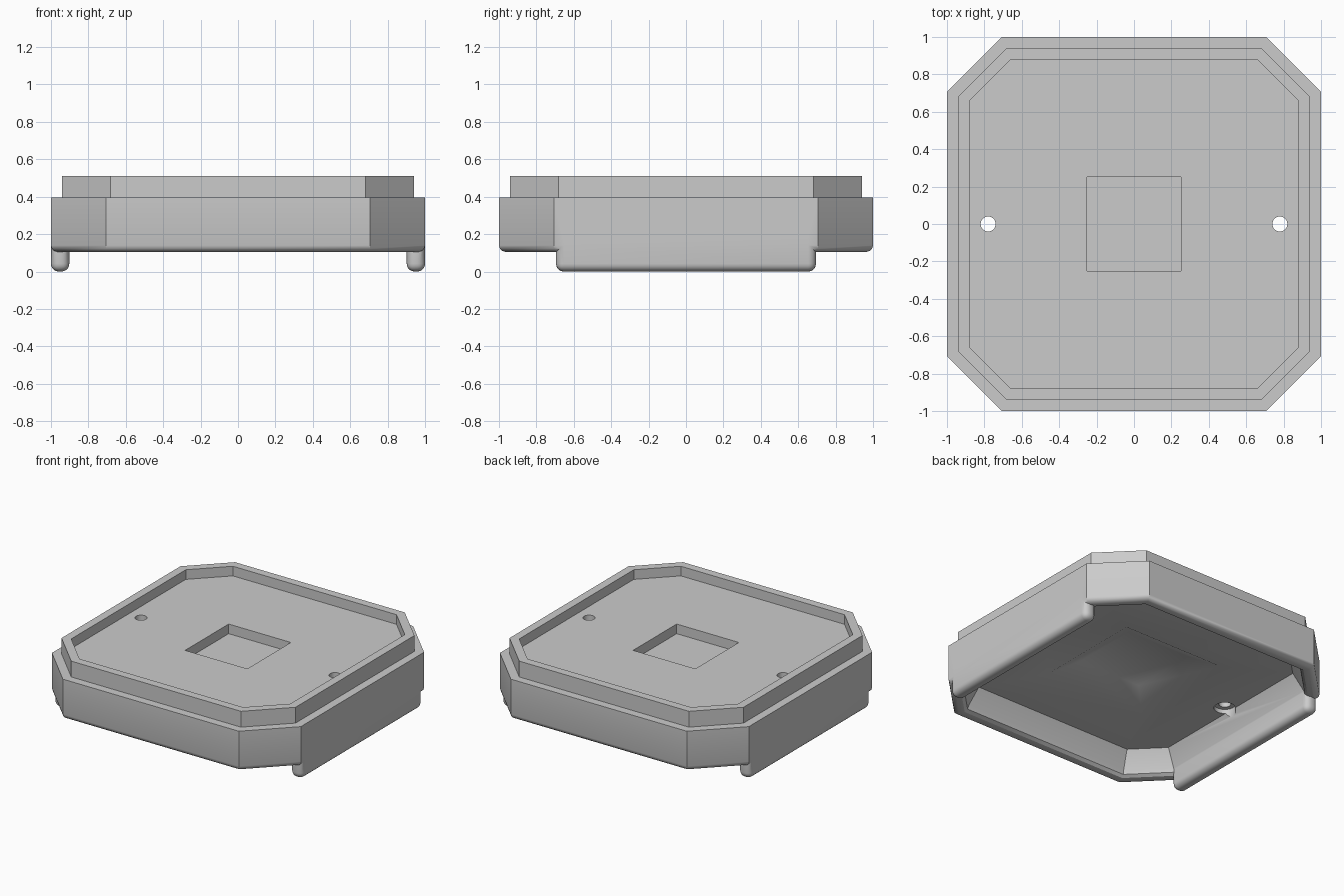
import bpy, bmesh, math
from mathutils import Matrix

if "Cube" in bpy.data.objects:
    bpy.data.objects.remove(bpy.data.objects["Cube"])

# Single grey material
grey = bpy.data.materials.new("plain grey")
grey.use_nodes = True
colour = (0.6, 0.6, 0.6, 1)
grey.diffuse_color = colour
grey.node_tree.nodes["Principled BSDF"].inputs["Base Color"].default_value = colour


def make_object(name, bm):
    bmesh.ops.recalc_face_normals(bm, faces=bm.faces)
    mesh = bpy.data.meshes.new(name)
    bm.to_mesh(mesh)
    bm.free()
    obj = bpy.data.objects.new(name, mesh)
    bpy.context.collection.objects.link(obj)
    mesh.materials.append(grey)
    return obj


def octagon(w):
    """Corners of a chamfered square whose sides are evenly offset."""
    c = 0.707 - math.tan(math.pi / 8) * (1 - w)
    return [(w, -c), (w, c), (c, w), (-c, w), (-w, c), (-w, -c), (-c, -w), (c, -w)]


def box(name, x, y, z):
    bm = bmesh.new()
    bmesh.ops.create_cube(bm, size=1)
    for v in bm.verts:
        for i, (low, high) in enumerate((x, y, z)):
            v.co[i] = high if v.co[i] > 0 else low
    return name, bm


def cone(name, x, bottom, top, r_bottom, r_top, sides, turn=0):
    bm = bmesh.new()
    place = Matrix.Translation((x, 0, (bottom + top) / 2)) @ Matrix.Rotation(turn, 4, "Z")
    bmesh.ops.create_cone(bm, cap_ends=True, segments=sides, radius1=r_bottom,
                          radius2=r_top, depth=top - bottom, matrix=place)
    return make_object(name, bm)


def combine(target, tool, operation):
    mod = target.modifiers.new(tool.name, "BOOLEAN")
    mod.operation = operation
    mod.solver = "EXACT"
    mod.object = tool
    bpy.context.view_layer.objects.active = target
    bpy.ops.object.modifier_apply(modifier=mod.name)
    bpy.data.objects.remove(tool)


# Body: underside, drafted inner wall, rounded lip, outer wall, step, rim, floor
profile = [(0.83, 0.27), (0.9, 0.15), (0.907, 0.125), (0.927, 0.109), (0.965, 0.105),
           (0.982, 0.11), (0.995, 0.122), (1, 0.14), (1, 0.395), (0.94, 0.395),
           (0.94, 0.51), (0.88, 0.51), (0.88, 0.44)]
bm = bmesh.new()
rings = [[bm.verts.new((x, y, z)) for x, y in octagon(w)] for w, z in profile]
for a, b in zip(rings, rings[1:]):
    for i in range(8):
        j = (i + 1) % 8
        bm.faces.new((a[i], a[j], b[j], b[i]))
bm.faces.new(rings[0])
bm.faces.new(rings[-1])
body = make_object("tray_body", bm)

# Rounded side feet
for side in (-1, 1):
    name, bm = box("side_foot", sorted((side * 0.902, side)), (-0.695, 0.695), (0, 0.2))
    low_edges = [e for e in bm.edges if min(v.co.z for v in e.verts) < 0.01]
    bmesh.ops.bevel(bm, geom=low_edges, offset=0.042, segments=5,
                    profile=0.5, affect="EDGES")
    combine(body, make_object(name, bm), "UNION")

# Square pocket above and flared recess below
combine(body, make_object(*box("pocket_cutter", (-0.25, 0.25), (-0.25, 0.25), (0.37, 0.6))),
        "DIFFERENCE")
root = math.sqrt(2)
combine(body, cone("recess_cutter", 0, 0.253, 0.355, 0.43 * root, 0.25 * root, 4, math.pi / 4),
        "DIFFERENCE")

# Through holes with wider mouths underneath
for side in (-1, 1):
    combine(body, cone("hole_cutter", side * 0.78, 0.1, 0.6, 0.04, 0.04, 32), "DIFFERENCE")
    combine(body, cone("mouth_cutter", side * 0.78, 0.12, 0.3, 0.072, 0.072, 32), "DIFFERENCE")

bpy.ops.object.select_all(action="DESELECT")
body.select_set(True)
bpy.context.view_layer.objects.active = body
bpy.ops.object.shade_smooth_by_angle(angle=math.radians(32))
